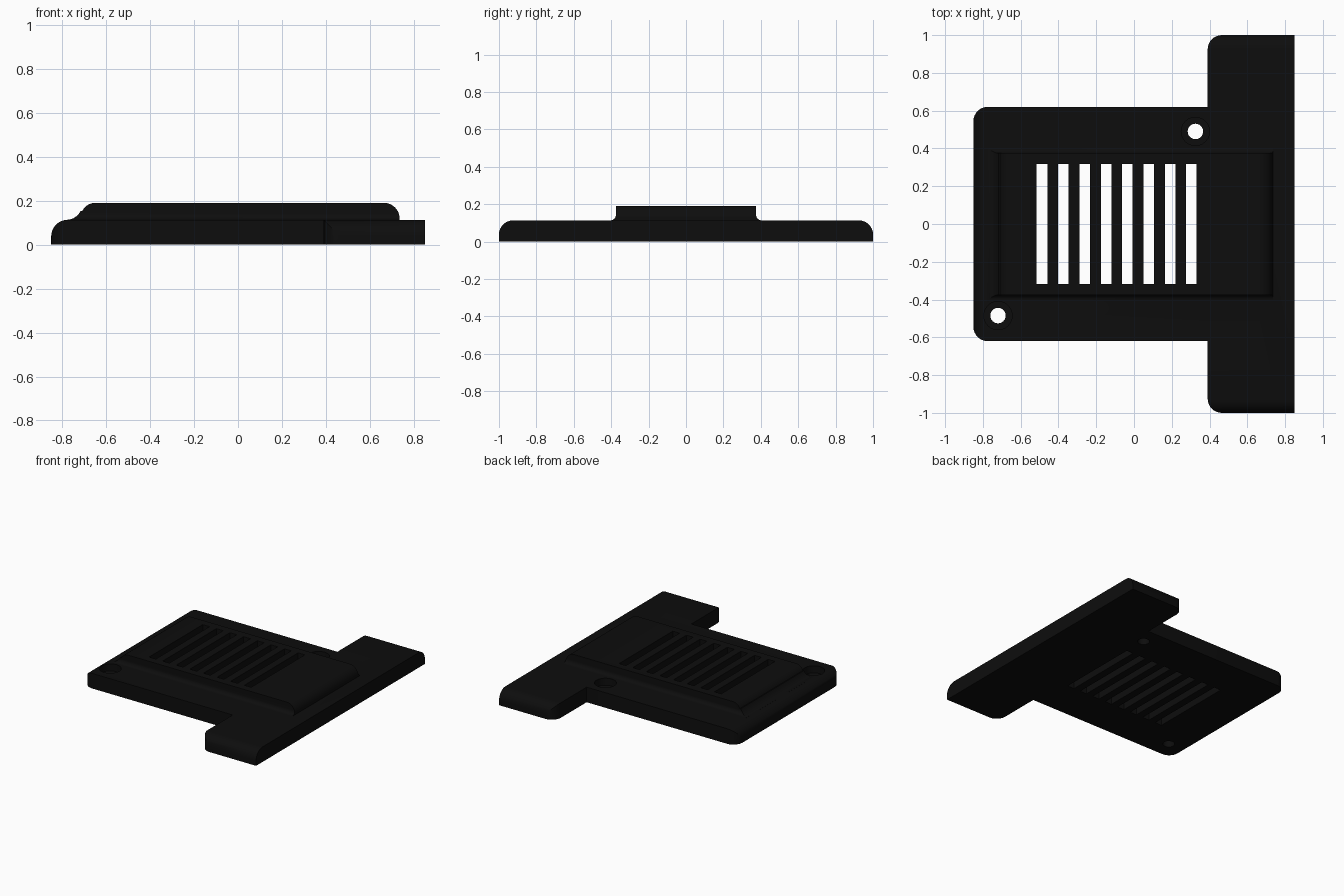
import bpy, math
from mathutils import Vector

if "Cube" in bpy.data.objects:
    bpy.data.objects.remove(bpy.data.objects["Cube"])

black = bpy.data.materials.new("matte black")
black.diffuse_color = (0.004, 0.004, 0.004, 1)
black.use_nodes = True
black.node_tree.nodes["Principled BSDF"].inputs["Base Color"].default_value = black.diffuse_color


def arc(cx, cy, r, a0, a1, n=8):
    """Points on an arc, angles in degrees."""
    return [(cx + r * math.cos(math.radians(a0 + (a1 - a0) * i / n)),
             cy + r * math.sin(math.radians(a0 + (a1 - a0) * i / n))) for i in range(n + 1)]


def prism(name, pts, axis, lo, hi):
    """Extrude a 2D outline along an axis: z takes (x,y), y takes (x,z), x takes (y,z)."""
    place = {'z': lambda p, t: (p[0], p[1], t),
             'y': lambda p, t: (p[0], t, p[1]),
             'x': lambda p, t: (t, p[0], p[1])}[axis]
    n = len(pts)
    verts = [place(p, t) for t in (lo, hi) for p in pts]
    faces = [list(range(n))[::-1], list(range(n, 2 * n))]
    faces += [[i, (i + 1) % n, n + (i + 1) % n, n + i] for i in range(n)]
    if axis == 'y':
        faces = [f[::-1] for f in faces]
    me = bpy.data.meshes.new(name)
    me.from_pydata(verts, [], faces)
    me.materials.append(black)
    ob = bpy.data.objects.new(name, me)
    bpy.context.collection.objects.link(ob)
    return ob


def combine(ob, other, op):
    """Apply a boolean and remove the helper."""
    bpy.context.view_layer.objects.active = ob
    m = ob.modifiers.new("bool", 'BOOLEAN')
    m.operation, m.object, m.solver = op, other, 'EXACT'
    bpy.ops.object.modifier_apply(modifier=m.name)
    bpy.data.objects.remove(other)


def rect(x0, x1, y0, y1):
    return [(x0, y0), (x1, y0), (x1, y1), (x0, y1)]


H, TOP, R = 0.113, 0.19, 0.075

# Main plate: rounded left corners and a rounded upper left edge
plate = prism("vent_cover", [(0.6, -0.62), (0.6, 0.62)] + arc(-0.775, 0.545, R, 90, 180)
              + arc(-0.775, -0.545, R, 180, 270), 'z', 0, H + 0.1)
combine(plate, prism("plate_profile", [(-0.85, 0), (0.7, 0), (0.7, H)]
        + arc(-0.85 + R, H - R, R, 90, 180), 'y', -0.8, 0.8), 'INTERSECT')

# Cross bar: rounded inner corners and rounded upper ends
bar = prism("cross_bar", [(0.85, -1), (0.85, 1)] + arc(0.465, 0.925, R, 90, 180)
            + arc(0.465, -0.925, R, 180, 270), 'z', 0, H + 0.1)
combine(bar, prism("bar_profile", [(-1, 0), (1, 0)] + arc(1 - R, H - R, R, 0, 90)
        + arc(R - 1, H - R, R, 90, 180), 'x', 0.2, 1), 'INTERSECT')

# Raised panel: S-curve at the left, rounded right edge, coved long sides
panel = prism("raised_panel", [(-0.78, 0.05), (0.735, 0.05)] + arc(0.665, 0.12, 0.07, 0, 90)
              + arc(-0.65, 0.125, 0.065, 90, 155) + arc(-0.78, 0.183, 0.07, -25, -90),
              'y', -0.5, 0.5)
combine(panel, prism("panel_profile", [(-0.405, 0.05), (0.405, 0.05)]
        + arc(0.405, H + 0.03, 0.03, 270, 180) + [(0.375, 0.3), (-0.375, 0.3)]
        + arc(-0.405, H + 0.03, 0.03, 0, -90), 'x', -1, 1), 'INTERSECT')

combine(plate, bar, 'UNION')
combine(plate, panel, 'UNION')

# Vent slots
for i in range(8):
    x = -0.515 + i * 0.113
    combine(plate, prism("slot", rect(x, x + 0.056, -0.318, 0.318), 'z', -0.1, 0.4), 'DIFFERENCE')

# Screw holes with counterbores
for x, y in ((0.325, 0.49), (-0.72, -0.485)):
    combine(plate, prism("hole", arc(x, y, 0.041, 0, 345, 23), 'z', -0.1, 0.4), 'DIFFERENCE')
    combine(plate, prism("bore", arc(x, y, 0.075, 0, 345, 23), 'z', 0.06, 0.4), 'DIFFERENCE')

bpy.ops.object.select_all(action='DESELECT')
plate.select_set(True)
bpy.context.view_layer.objects.active = plate
bpy.ops.object.shade_smooth_by_angle(angle=math.radians(30))
